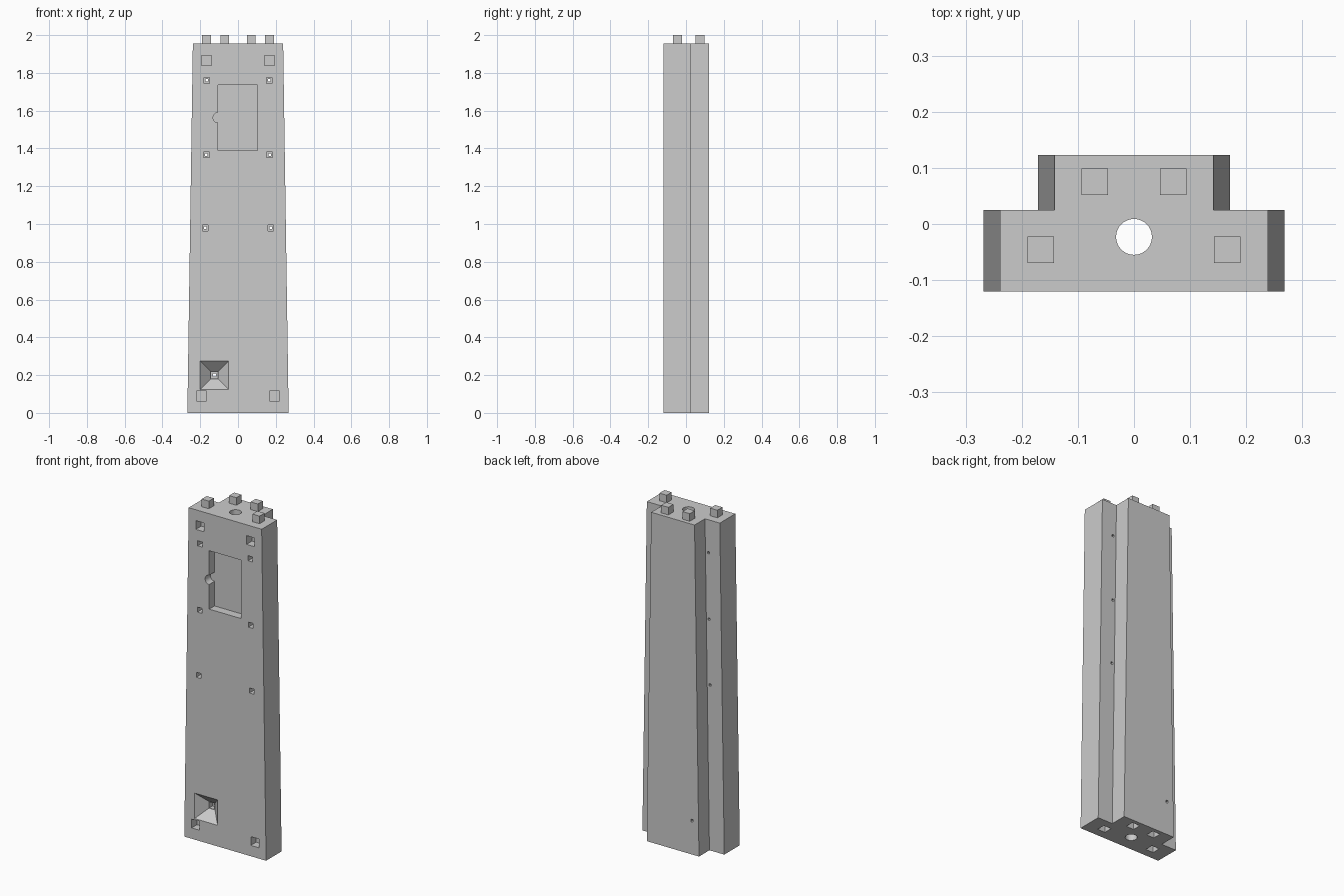
import bpy
import bmesh
from math import pi
from mathutils import Matrix, Vector

cube = bpy.data.objects.get("Cube")
if cube:
    bpy.data.objects.remove(cube, do_unlink=True)

grey = bpy.data.materials.new("plain grey")
grey.use_nodes = True
colour = (0.6, 0.6, 0.6, 1)
grey.diffuse_color = colour
grey.node_tree.nodes["Principled BSDF"].inputs["Base Color"].default_value = colour

FRONT, STEP, BACK = -0.12, 0.025, 0.123
TOP = 1.955


def finish(name, bm):
    bmesh.ops.recalc_face_normals(bm, faces=bm.faces)
    mesh = bpy.data.meshes.new(name)
    bm.to_mesh(mesh)
    bm.free()
    mesh.materials.append(grey)
    ob = bpy.data.objects.new(name, mesh)
    bpy.context.collection.objects.link(ob)
    return ob


def loft(name, lower, upper):
    """Solid between two matching rings of points."""
    bm = bmesh.new()
    a = [bm.verts.new(p) for p in lower]
    b = [bm.verts.new(p) for p in upper]
    bm.faces.new(a)
    bm.faces.new(b)
    for i in range(len(a)):
        j = (i + 1) % len(a)
        bm.faces.new((a[i], a[j], b[j], b[i]))
    return finish(name, bm)


def box(name, x, y, z):
    bm = bmesh.new()
    bmesh.ops.create_cube(bm, size=1)
    for v in bm.verts:
        v.co = Vector([(r[0] + r[1]) / 2 + c * (r[1] - r[0]) for r, c in zip((x, y, z), v.co)])
    return finish(name, bm)


def pin(name, centre, radius, length, axis, sides=32):
    bm = bmesh.new()
    turn = Matrix.Rotation(pi / 2, 4, "X") if axis == "Y" else Matrix()
    bmesh.ops.create_cone(bm, cap_ends=True, segments=sides, radius1=radius, radius2=radius,
                          depth=length, matrix=Matrix.Translation(centre) @ turn)
    return finish(name, bm)


def combine(target, tool, operation="DIFFERENCE"):
    mod = target.modifiers.new("cut", "BOOLEAN")
    mod.operation = operation
    mod.solver = "EXACT"
    mod.object = tool
    bpy.context.view_layer.update()
    graph = bpy.context.evaluated_depsgraph_get()
    mesh = bpy.data.meshes.new_from_object(target.evaluated_get(graph))
    target.modifiers.clear()
    target.data = mesh
    bpy.data.objects.remove(tool, do_unlink=True)


def recess(x, z, size, depth, start=FRONT):
    """Square pocket cut into the front face."""
    h = size / 2
    combine(body, box("cutter", (x - h, x + h), (start - 0.02, start + depth), (z - h, z + h)))


# Tapered body with a stepped, T-shaped plan
def plan(wide, narrow, z):
    half = [(wide, FRONT), (wide, STEP), (narrow, STEP), (narrow, BACK)]
    return [(x, y, z) for x, y in half] + [(-x, y, z) for x, y in reversed(half)]


body = loft("tapered_body", plan(0.268, 0.171, 0), plan(0.239, 0.142, TOP))

# Bore running the full height
combine(body, pin("cutter", (0, -0.023, 1), 0.032, 2.4, "Z"))

# Rectangular pocket with a round finger notch
combine(body, box("cutter", (-0.105, 0.103), (FRONT - 0.02, -0.07), (1.39, 1.736)))
combine(body, pin("cutter", (-0.105, -0.105, 1.563), 0.027, 0.07, "Y"))

# Square sockets in the front corners
for side in (-1, 1):
    recess(side * 0.166, 1.865, 0.052, 0.05)
    recess(side * 0.194, 0.09, 0.052, 0.05)

# Screw holes with square heads, right through the side flanges
for x, z in ((0.165, 1.76), (0.167, 1.367), (0.174, 0.979)):
    for side in (-1, 1):
        recess(side * x, z, 0.03, 0.05)
        recess(side * x, z, 0.013, 0.3)

# Pyramid-shaped sink with a hole through to the back
def square(half, y):
    cx, cz = -0.125, 0.2
    return [(cx + half * i, y, cz + half * k) for i, k in ((-1, -1), (1, -1), (1, 1), (-1, 1))]


combine(body, loft("cutter", square(0.0915, FRONT - 0.016), square(0.02, FRONT + 0.055)))
recess(-0.125, 0.2, 0.036, 0.085)
recess(-0.125, 0.2, 0.015, 0.4)

# Pegs on top and matching sockets underneath
for label, x, y in (("front", 0.166, -0.046), ("back", 0.07, 0.075)):
    for side, name in ((-1, "right"), (1, "left")):
        def square_post(title, half, z):
            return box(title, (side * x - half, side * x + half), (y - half, y + half), z)
        combine(body, square_post("cutter", 0.025, (-0.02, 0.05)))
        square_post(f"{label}_{name}_peg", 0.0235, (TOP - 0.01, 2.0))
